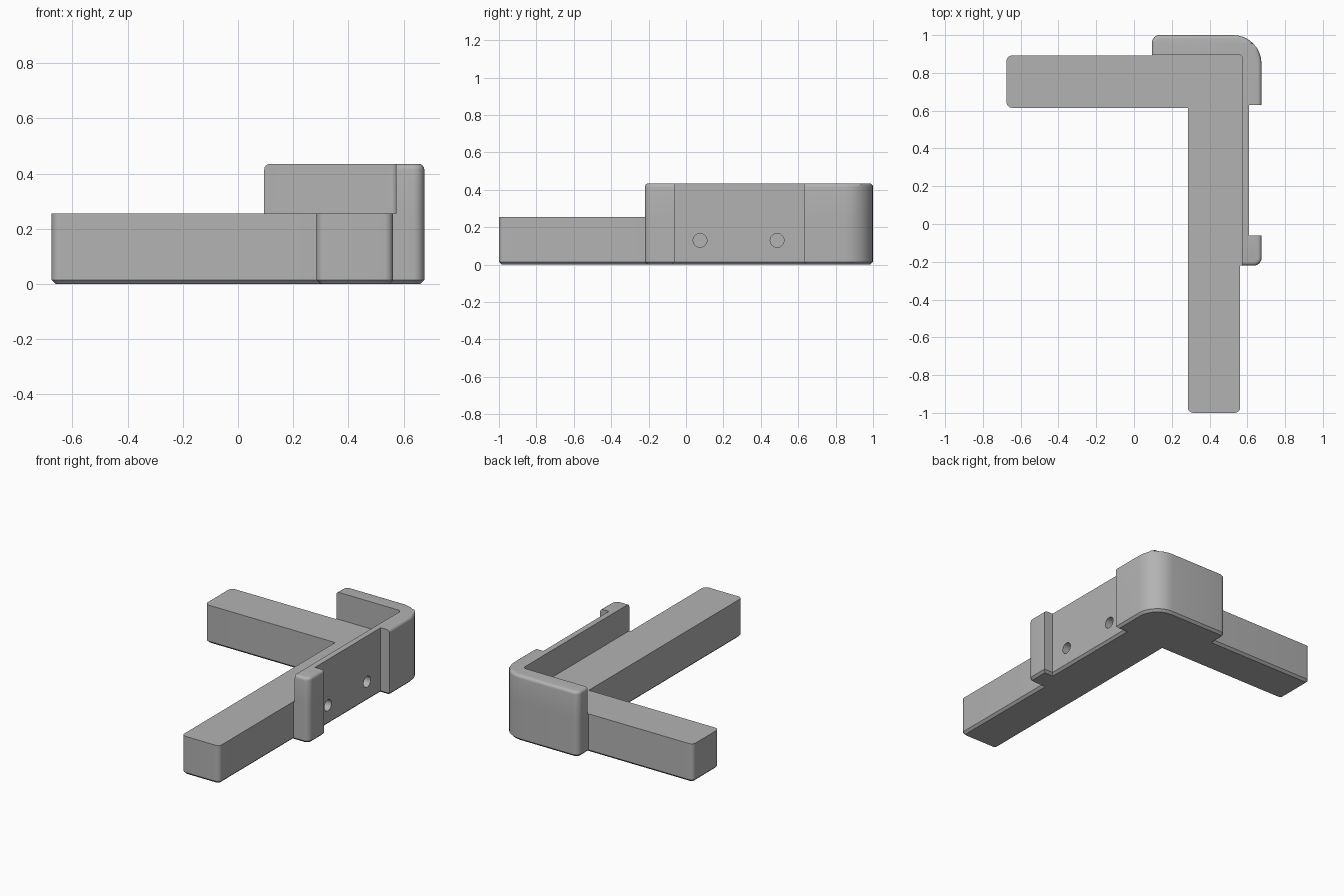
import bpy, bmesh, math
from mathutils import Vector

cube = bpy.data.objects.get("Cube")
if cube:
    bpy.data.objects.remove(cube, do_unlink=True)

grey = bpy.data.materials.new("plain_grey")
grey.use_nodes = True
grey.diffuse_color = (0.45, 0.45, 0.45, 1)
grey.node_tree.nodes["Principled BSDF"].inputs["Base Color"].default_value = grey.diffuse_color


def rounded(corners, steps=8):
    """Outline from (x, y, radius) right-angle corners."""
    pts = []
    for i, (x, y, r) in enumerate(corners):
        p = Vector((x, y))
        if r == 0:
            pts.append(p)
            continue
        a = (Vector(corners[i - 1][:2]) - p).normalized() * r
        b = (Vector(corners[(i + 1) % len(corners)][:2]) - p).normalized() * r
        for k in range(steps + 1):
            t = math.pi / 2 * k / steps
            pts.append(p + a * (1 - math.sin(t)) + b * (1 - math.cos(t)))
    return pts


def prism(name, outline, z0, z1, pick, width, segments):
    """Extruded outline with the picked edges bevelled."""
    bm = bmesh.new()
    face = bm.faces.new([bm.verts.new((p.x, p.y, z0)) for p in outline])
    top = bmesh.ops.extrude_face_region(bm, geom=[face])["geom"]
    bmesh.ops.translate(bm, vec=(0, 0, z1 - z0),
                        verts=[v for v in top if isinstance(v, bmesh.types.BMVert)])
    bmesh.ops.recalc_face_normals(bm, faces=bm.faces)
    edges = [e for e in bm.edges if pick((e.verts[0].co + e.verts[1].co) / 2)]
    bmesh.ops.bevel(bm, geom=edges, offset=width, segments=segments,
                    profile=0.5, affect='EDGES')
    mesh = bpy.data.meshes.new(name)
    bm.to_mesh(mesh)
    bm.free()
    mesh.materials.append(grey)
    obj = bpy.data.objects.new(name, mesh)
    bpy.context.collection.objects.link(obj)
    return obj


def combine(target, other, operation):
    mod = target.modifiers.new("combine", 'BOOLEAN')
    mod.object, mod.operation, mod.solver = other, operation, 'EXACT'
    bpy.context.view_layer.objects.active = target
    bpy.ops.object.modifier_apply(modifier=mod.name)
    bpy.data.objects.remove(other, do_unlink=True)


ARM_TOP, WALL_TOP = 0.255, 0.435

# Outer side shared by the base and the raised wall
outer = [(0.675, -0.22, 0.04), (0.675, -0.06, 0), (0.61, -0.06, 0), (0.61, 0.63, 0),
         (0.675, 0.63, 0), (0.675, 1, 0.15), (0.095, 1, 0.04)]

# Two arms and the foot of the wall, chamfered underneath
base = [(-0.675, 0.615, 0.03), (0.285, 0.615, 0), (0.285, -1, 0.03), (0.562, -1, 0.03),
        (0.562, -0.22, 0)] + outer + [(0.095, 0.892, 0), (-0.675, 0.892, 0.03)]
bracket = prism("corner_bracket", rounded(base), 0, ARM_TOP,
                lambda c: c.z < 0.001, 0.015, 1)

# Raised wall around the corner, rounded along its outer top edge
wall = [(0.572, -0.22, 0)] + outer + [(0.095, 0.898, 0), (0.572, 0.898, 0.02)]


def outer_top(c):
    return c.z > WALL_TOP - 0.001 and (
        c.x > 0.65 and not -0.07 < c.y < -0.05 or c.y > 0.95 or c.y < -0.21 or c.x < 0.1)


upper = prism("raised_wall", rounded(wall), ARM_TOP, WALL_TOP, outer_top, 0.02, 4)
combine(bracket, upper, 'UNION')

# Screw holes in the recessed side
for y in (0.075, 0.487):
    bpy.ops.mesh.primitive_cylinder_add(vertices=32, radius=0.037, depth=0.3,
                                        location=(0.61, y, 0.13),
                                        rotation=(0, math.pi / 2, 0))
    hole = bpy.context.object
    hole.name = "hole_cutter"
    hole.hide_render = True
    hole.data.materials.append(grey)
    combine(bracket, hole, 'DIFFERENCE')

bpy.ops.object.select_all(action='DESELECT')
bracket.select_set(True)
bpy.context.view_layer.objects.active = bracket
bpy.ops.object.shade_smooth_by_angle(angle=math.radians(30))
